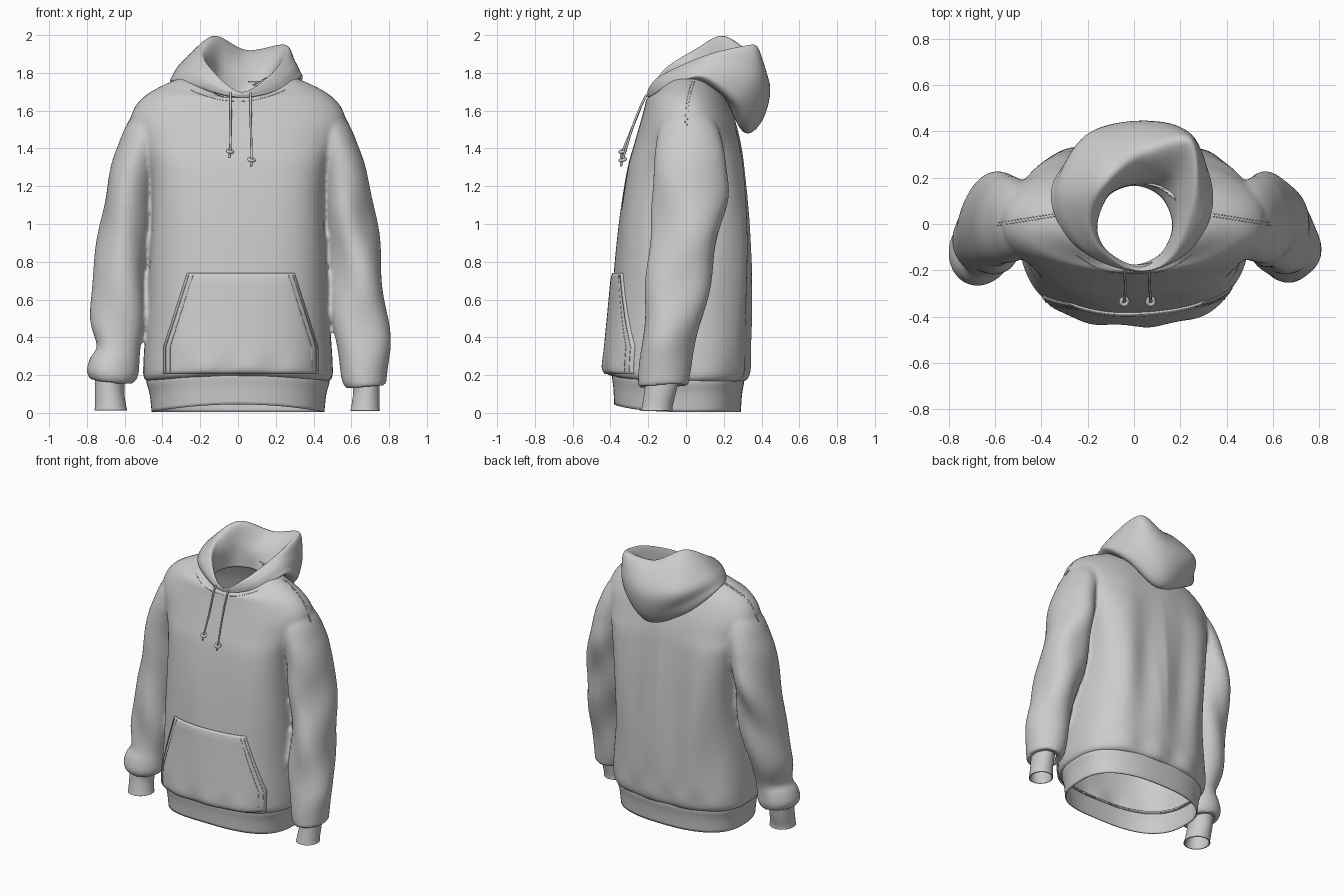
import bpy, bmesh, math
from math import sin, cos, pi, exp
from mathutils import Vector
from mathutils.bvhtree import BVHTree

if "Cube" in bpy.data.objects:
    bpy.data.objects.remove(bpy.data.objects["Cube"])


def spline(rows, n, closed=False):
    """Catmull-Rom resampling of equal-length tuples, n steps per span."""
    out, m = [], len(rows)
    for i in range(m if closed else m - 1):
        q = [rows[(i + k) % m] if closed else rows[min(max(i + k, 0), m - 1)] for k in (-1, 0, 1, 2)]
        for s in range(n):
            t = s / n
            out.append(tuple(b + .5 * t * (c - a + t * (2*a - 5*b + 4*c - d + t * (3*(b - c) + d - a)))
                             for a, b, c, d in zip(*q)))
    if not closed:
        out.append(tuple(rows[-1]))
    return out


def finish(name, me, thick):
    for p in me.polygons:
        p.use_smooth = True
    ob = bpy.data.objects.new(name, me)
    bpy.context.collection.objects.link(ob)
    if thick:
        mod = ob.modifiers.new("thickness", 'SOLIDIFY')
        mod.thickness, mod.offset = thick, -1
    return ob


def build(name, verts, faces, thick=.008):
    me = bpy.data.meshes.new(name)
    me.from_pydata(verts, [], faces)
    return finish(name, me, thick)


def loft(rings, base=0, caps=False):
    n, m = len(rings[0]), len(rings)
    verts = [p for r in rings for p in r]
    faces = [(base + i*n + j, base + i*n + (j+1) % n, base + (i+1)*n + (j+1) % n, base + (i+1)*n + j)
             for i in range(m - 1) for j in range(n)]
    if caps:
        faces += [tuple(base + j for j in reversed(range(n))), tuple(base + (m-1)*n + j for j in range(n))]
    return verts, faces


def tube(name, paths, r):
    cu = bpy.data.curves.new(name, 'CURVE')
    cu.dimensions, cu.bevel_depth, cu.bevel_resolution = '3D', r, 2
    cu.use_fill_caps = True
    for path in paths:
        sp = cu.splines.new('POLY')
        sp.points.add(len(path) - 1)
        for p, co in zip(sp.points, path):
            p.co = (*co, 1)
    bpy.context.collection.objects.link(bpy.data.objects.new(name, cu))


def body_ring(row, n=128, folds=0):
    """Rounded section: height, half width, front, back, front drop, squareness front and back."""
    z, hw, yf, yb, drop, ef, eb = row
    pts = []
    for k in range(n):
        a = 2 * pi * k / n
        e = eb if sin(a) > 0 else ef
        c, s = (math.copysign(abs(v) ** (2 / e), v) for v in (cos(a), sin(a)))
        x, y = hw * c, (yb if s > 0 else -yf) * s
        zz = z - drop * (1 - min(1, abs(x / hw)) ** 2 if s < 0 else 0)
        w = folds * exp(-((z - .8) / .5) ** 2)
        y += w * s * (.015 * sin(21 * x + 1.5 * z) if s > 0 else .004 * sin(13 * x + 3 * z))
        x += w * .01 * sin(9 * y + 4 * z) * c
        # gathers just above the hem seam
        y += folds * .007 * sin(26 * x) * s * exp(-((z - .23) / .07) ** 2)
        pts.append((x, y, zz))
    return pts


def sleeve_rings(rows, side, folds):
    out = []
    for z, cx, cy, rx, ry in spline(rows, 8):
        ring = []
        for k in range(64):
            a = side * 2 * pi * k / 64
            w = folds * exp(-((z - .75) / .5) ** 4)
            f = 1 + w * (.06 * sin(3 * a + 7 * z * side) + .05 * sin(2 * a - 12 * z))
            lift = .02 * folds * sin(a + 1) * exp(-((z - .25) / .12) ** 2)
            ring.append((side * (cx + rx * f * cos(a)), cy + ry * f * sin(a), z + lift))
        out.append(ring)
    return out


# torso with dropped shoulders
torso_rows = [(.165, .475, -.385, .30, -.03, 2.6, 2.6), (.19, .498, -.417, .325, -.02, 2.6, 2.6),
              (.28, .497, -.424, .336, 0, 2.6, 2.7), (.6, .472, -.392, .34, 0, 2.7, 2.9),
              (1.0, .46, -.354, .326, 0, 2.8, 3.8), (1.28, .475, -.313, .306, 0, 2.9, 4.2),
              (1.42, .53, -.276, .289, 0, 2.5, 2.9), (1.53, .568, -.244, .264, 0, 2.3, 2.4),
              (1.61, .55, -.222, .236, 0, 2.2, 2.2), (1.68, .488, -.207, .205, .01, 2.1, 2.1),
              (1.74, .385, -.192, .17, .07, 2, 2), (1.775, .29, -.182, .155, .11, 2, 2),
              (1.78, .2, -.165, .15, .12, 2, 2)]
verts, faces = loft([body_ring(r, folds=1) for r in spline(torso_rows, 8)], 0, True)

# sleeves: shared upper arm, with one wrist bunched up more than the other
upper = [(1.1, .587, .02, .128, .195), (1.3, .553, .02, .122, .192), (1.42, .517, .018, .117, .178),
         (1.52, .482, .015, .11, .15), (1.59, .45, .015, .088, .11), (1.63, .42, .015, .04, .05)]
wrist_r = [(.15, .675, -.12, .08, .10), (.14, .675, -.12, .105, .128), (.2, .667, -.115, .123, .137),
           (.35, .664, -.1, .137, .145), (.55, .646, -.065, .146, .155), (.8, .62, -.02, .141, .175)]
wrist_l = [(.175, .672, -.12, .08, .10), (.165, .67, -.12, .11, .125), (.21, .667, -.12, .137, .145),
           (.28, .655, -.115, .128, .14), (.35, .635, -.1, .112, .132),
           (.52, .638, -.065, .142, .155), (.8, .615, -.02, .141, .175)]
cuff_rows = [(.012, .673, -.155, .079, .083), (.04, .675, -.151, .074, .081),
             (.12, .68, -.135, .07, .085), (.2, .675, -.125, .075, .09)]
for side, word, wrist in ((1, "left", wrist_r), (-1, "right", wrist_l)):
    flip = lambda rings: [r[::side] for r in rings]
    v, f = loft(flip(sleeve_rings(wrist + upper, side, 1)), len(verts), True)
    verts, faces = verts + v, faces + f
    build(word + "_cuff", *loft(flip(sleeve_rings(cuff_rows, side, 0))))

# fuse torso and sleeves into one cloth surface, then open the neck, hem and wrists
source = build("body_source", verts, faces, 0)
mod = source.modifiers.new("fuse", 'REMESH')
mod.mode, mod.voxel_size = 'VOXEL', .012
mod = source.modifiers.new("soften", 'SMOOTH')
mod.factor, mod.iterations = .5, 6
body = bpy.data.meshes.new_from_object(source.evaluated_get(bpy.context.evaluated_depsgraph_get()))
bpy.data.objects.remove(source)
bm = bmesh.new()
bm.from_mesh(body)
bm.normal_update()
gone = []
for f in bm.faces:
    x, y, z = f.calc_center_median()
    neck = z > 1.5 and f.normal.z > -.5 and (x / .215) ** 2 + (y / .182) ** 2 < 1
    under = z < .25 and f.normal.z < -.3
    hem = abs(x / .465) ** 2.6 + abs(y / (.375 if y < 0 else .29)) ** 2.6 < 1
    hand = ((abs(x) - .673) / .07) ** 2 + ((y + .12) / .085) ** 2 < 1
    if neck or under and (hem or hand):
        gone.append(f)
bmesh.ops.delete(bm, geom=gone, context='FACES')
tree = BVHTree.FromBMesh(bm)
bm.to_mesh(body)
bm.free()
finish("torso_and_sleeves", body, .006)

# ribbed hem band
hem_rows = [(.005, .457, -.38, .29, -.04, 2.5, 2.5), (.1, .468, -.385, .297, -.035, 2.5, 2.5),
            (.16, .484, -.392, .307, -.03, 2.5, 2.5), (.19, .478, -.388, .303, -.025, 2.5, 2.5)]
build("hem_band", *loft([body_ring(r) for r in spline(hem_rows, 4)]))


# hood: rings run from the neck seam, out over the fallen pouch, over the rim and down inside
def oval(rx, ry, cy, z, dip):
    return [(rx * sin(k * pi / 4), cy - ry * cos(k * pi / 4), z - dip * max(0, cos(k * pi / 4)) ** 2)
            for k in range(8)]


hood = [
    oval(.24, .175, 0, 1.75, .08),
    [(.01, -.2, 1.67), (.24, -.11, 1.715), (.335, .08, 1.775), (.27, .25, 1.64),
     (.06, .3, 1.49), (-.21, .29, 1.60), (-.35, .13, 1.745), (-.26, -.08, 1.735)],
    [(.01, -.203, 1.678), (.235, -.12, 1.735), (.328, .09, 1.81), (.275, .33, 1.70),
     (.06, .405, 1.55), (-.21, .35, 1.68), (-.345, .14, 1.785), (-.25, -.095, 1.76)],
    [(.01, -.205, 1.685), (.21, -.13, 1.765), (.3, .1, 1.86), (.262, .37, 1.82),
     (.06, .442, 1.75), (-.2, .375, 1.80), (-.305, .14, 1.85), (-.215, -.105, 1.80)],
    [(.01, -.2, 1.70), (.16, -.14, 1.78), (.255, .13, 1.90), (.24, .355, 1.95),
     (.05, .32, 1.92), (-.12, .2, 1.995), (-.2, .06, 1.93), (-.15, -.1, 1.83)],
    [(.01, -.18, 1.67), (.12, -.13, 1.71), (.185, .03, 1.78), (.18, .22, 1.85),
     (.02, .19, 1.82), (-.1, .14, 1.87), (-.16, .0, 1.83), (-.12, -.11, 1.75)],
    oval(.165, .17, -.005, 1.69, .04)]
columns = [spline(list(c), 8) for c in zip(*[spline(r, 10, True) for r in hood])]
build("hood", *loft([list(r) for r in zip(*columns)]))


def on_front(x, z, lift=0.0):
    hit = tree.ray_cast(Vector((x, -1, z)), Vector((0, 1, 0)))[0]
    return (x, (hit.y if hit else -.2) - lift, z)


def on_top(x, y):
    hit = tree.ray_cast(Vector((x, y, 3)), Vector((0, 0, -1)))[0]
    return (x, y, hit.z if hit else 1.6)


# kangaroo pocket laid over the torso front
def pocket_half(z):
    return .41 if z < .35 else .41 - .125 * (z - .35) / .39


NX, NZ = 48, 28
verts, faces = [], []
for i in range(NZ + 1):
    z = .205 + .535 * i / NZ
    for j in range(NX + 1):
        u = 2 * j / NX - 1
        edge = min(1, (1 - abs(u)) * 8, (NZ - i) / 3 + .3)
        verts.append(on_front(.015 + u * pocket_half(z), z, .006 + .009 * max(0, edge)))
for i in range(NZ):
    for j in range(NX):
        a = i * (NX + 1) + j
        faces.append((a, a + 1, a + NX + 2, a + NX + 1))
build("front_pocket", verts, faces, .01)

# seam stitching on the pocket, neckline and shoulders
stitches = []
for s in (-1, 1):
    for inset in (.012, .035):
        stitches.append([on_front(.015 + s * (pocket_half(z) - inset), z, .013)
                         for z in [.22 + .51 * k / 24 for k in range(25)]])
    for gap in (0, .012):
        stitches.append([on_top(s * (.34 + .25 * k / 12), .045 - gap - .04 * k / 12) for k in range(13)])
stitches.append([on_front(.25 * (k / 12 - 1), 1.65 + .06 * (k / 12 - 1) ** 2) for k in range(25)])
tube("seam_stitching", stitches, .0018)

# drawstrings with knotted ends
for word, x0, x1, zb in (("right", -.04, -.042, 1.385), ("left", .066, .072, 1.34)):
    y1 = -.335
    tube(word + "_drawstring", [spline([(x0, -.19, 1.70), (x0, -.222, 1.66), (x0 + .002, -.28, 1.52),
                                        (x1, y1, zb), (x1 - .004, y1 - .01, zb - .035)], 6)], .006)
    bpy.ops.mesh.primitive_torus_add(location=(x1, y1, zb), rotation=(.3, .2, 0), major_radius=.014,
                                     minor_radius=.009, major_segments=20, minor_segments=10)
    bpy.context.object.name = word + "_drawstring_knot"
    bpy.ops.object.shade_smooth()
